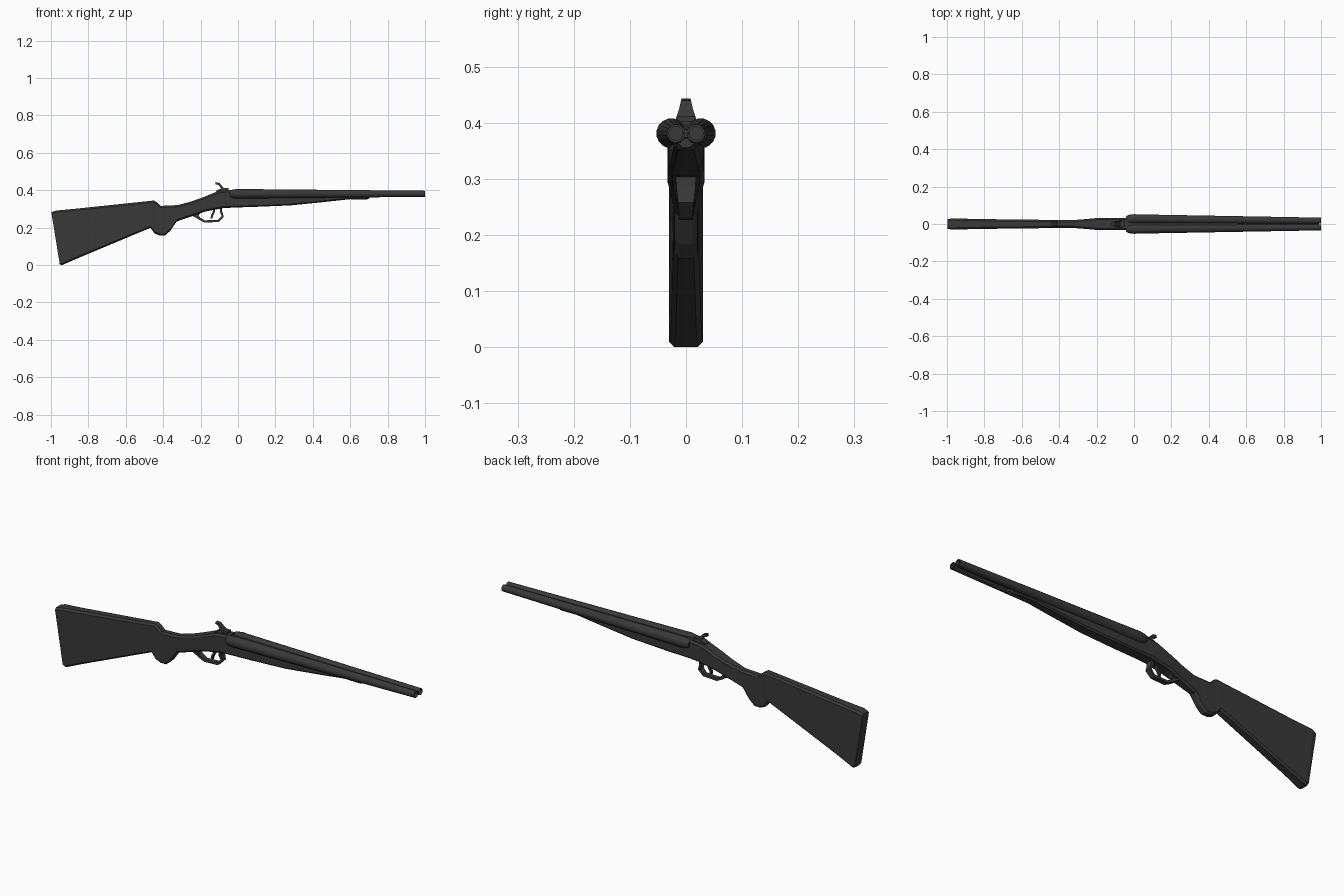
import bpy, bmesh, math
from mathutils import Vector

dark = bpy.data.materials.new("dark_grey")
dark.diffuse_color = (0.04, 0.04, 0.04, 1)


def loft(name, rings, closed=False, smooth=False):
    """Skin a list of equally sized point rings and cap (or join) the ends."""
    bm = bmesh.new()
    vs = [[bm.verts.new(p) for p in r] for r in rings]
    n = len(rings[0])
    pairs = list(zip(vs, vs[1:])) + ([(vs[-1], vs[0])] if closed else [])
    for a, b in pairs:
        for i in range(n):
            j = (i + 1) % n
            bm.faces.new((a[i], a[j], b[j], b[i]))
    if not closed:
        bm.faces.new(vs[0])
        bm.faces.new(vs[-1])
    bmesh.ops.recalc_face_normals(bm, faces=bm.faces)
    me = bpy.data.meshes.new(name)
    bm.to_mesh(me)
    bm.free()
    me.materials.append(dark)
    ob = bpy.data.objects.new(name, me)
    bpy.context.collection.objects.link(ob)
    if smooth:
        bpy.ops.object.select_all(action='DESELECT')
        ob.select_set(True)
        bpy.context.view_layer.objects.active = ob
        bpy.ops.object.shade_smooth_by_angle(angle=math.radians(40))
    return ob


def section(xt, zt, xb, zb, w, c=0.009):
    """Chamfered rectangle running from a top point to a bottom point."""
    top, bot = Vector((xt, 0, zt)), Vector((xb, 0, zb))
    d = (bot - top).normalized() * c
    half = [(w - c, top), (w, top + d), (w, bot - d), (w - c, bot)]
    ring = [(p.x, y, p.z) for y, p in half]
    return ring + [(x, -y, z) for x, y, z in reversed(ring)]


def strap(name, path, thick, closed=False):
    """Flat bar along an x-z path of (x, z, half width)."""
    rings = []
    for i, (x, z, w) in enumerate(path):
        a, b = path[max(i - 1, 0)], path[min(i + 1, len(path) - 1)]
        t = Vector((b[0] - a[0], b[1] - a[1])).normalized()
        nx, nz = -t.y * thick / 2, t.x * thick / 2
        rings.append([(x + nx, -w, z + nz), (x + nx, w, z + nz),
                      (x - nx, w, z - nz), (x - nx, -w, z - nz)])
    return loft(name, rings)


# Butt, grip and receiver: top x, top z, bottom x, bottom z, half width
stock = [
    (-0.998, 0.283, -0.953, 0.004, 0.026),
    (-0.975, 0.291, -0.940, 0.000, 0.030),
    (-0.870, 0.301, -0.860, 0.035, 0.027),
    (-0.450, 0.345, -0.468, 0.199, 0.022),
    (-0.435, 0.337, -0.445, 0.168, 0.021),
    (-0.412, 0.316, -0.420, 0.158, 0.021),
    (-0.385, 0.318, -0.390, 0.158, 0.021),
    (-0.350, 0.319, -0.362, 0.183, 0.020),
    (-0.320, 0.321, -0.328, 0.233, 0.021),
    (-0.250, 0.340, -0.240, 0.263, 0.027),
    (-0.190, 0.361, -0.175, 0.286, 0.033),
    (-0.110, 0.394, -0.080, 0.304, 0.033),
    (-0.030, 0.402, -0.030, 0.307, 0.032),
]
loft("stock", [section(*s) for s in stock])

# Fore-end under the barrels
forend = [
    (-0.040, 0.375, 0.307, 0.031), (0.090, 0.375, 0.311, 0.031),
    (0.280, 0.373, 0.319, 0.029), (0.450, 0.372, 0.336, 0.025),
    (0.600, 0.372, 0.352, 0.021), (0.660, 0.372, 0.350, 0.019),
    (0.690, 0.372, 0.350, 0.018), (0.702, 0.372, 0.356, 0.014),
]
loft("fore_end", [section(x, t, x, b, w, 0.007) for x, t, b, w in forend])

# Twin tapered barrels with hollow muzzles: x, radius, centre offset
barrel = [(-0.042, 0.017, 0.024), (-0.030, 0.023, 0.026), (0.000, 0.0268, 0.0262),
          (0.030, 0.0258, 0.026), (1.000, 0.0165, 0.0178),
          (1.000, 0.0125, 0.0178), (0.930, 0.0125, 0.0180)]
N = 16
for side, label in ((-1, "right"), (1, "left")):
    rings = [[(x, side * off + r * math.cos(2 * math.pi * (i + .5) / N),
               0.381 + r * math.sin(2 * math.pi * (i + .5) / N)) for i in range(N)]
             for x, r, off in barrel]
    loft(label + "_barrel", rings, smooth=True)

# Rib filling the groove between the barrels
loft("barrel_rib", [section(x, t, x, b, w, 0.002) for x, t, b, w in
                    ((-0.03, 0.397, 0.365, 0.012), (0.99, 0.388, 0.374, 0.006))])

# Hammer spur on top of the receiver
strap("hammer", [(-0.062, 0.385, 0.020), (-0.078, 0.404, 0.018), (-0.092, 0.422, 0.012),
                 (-0.102, 0.434, 0.009), (-0.120, 0.437, 0.008)], 0.012)
strap("hammer_base", [(-0.115, 0.390, 0.016), (-0.085, 0.403, 0.016),
                      (-0.050, 0.404, 0.016)], 0.016)

# Trigger guard and trigger
strap("trigger_guard", [(-0.250, 0.272, 0.016), (-0.228, 0.262, 0.016), (-0.203, 0.246, 0.014),
                        (-0.178, 0.233, 0.012), (-0.105, 0.236, 0.012),
                        (-0.082, 0.260, 0.014), (-0.090, 0.285, 0.017),
                        (-0.092, 0.306, 0.018)], 0.012)
strap("guard_rear_post", [(-0.195, 0.290, 0.012), (-0.217, 0.268, 0.013),
                          (-0.208, 0.250, 0.013)], 0.012)
strap("trigger", [(-0.128, 0.305, 0.008), (-0.130, 0.280, 0.007),
                  (-0.140, 0.262, 0.006), (-0.141, 0.249, 0.005)], 0.011)
